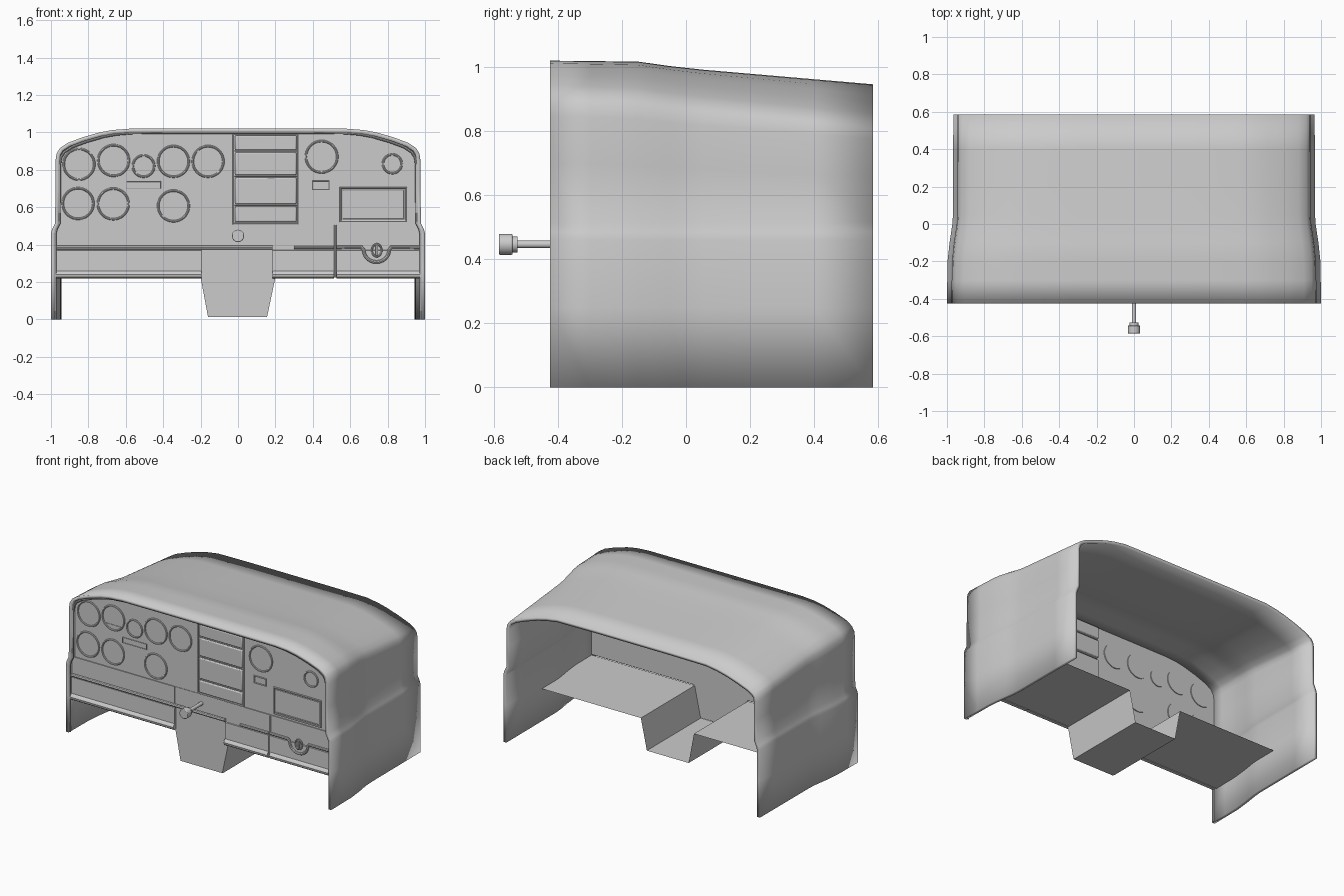
import bpy, bmesh, math

if "Cube" in bpy.data.objects:
    bpy.data.objects.remove(bpy.data.objects["Cube"])

grey = bpy.data.materials.new("panel grey")
grey.diffuse_color = (0.6, 0.6, 0.6, 1)
grey.use_nodes = True
grey.node_tree.nodes["Principled BSDF"].inputs["Base Color"].default_value = grey.diffuse_color
PY = -0.39   # plane of the instrument panel


def finish(ob, smooth=True):
    ob.data.materials.clear()
    ob.data.materials.append(grey)
    bpy.ops.object.select_all(action='DESELECT')
    ob.select_set(True)
    bpy.context.view_layer.objects.active = ob
    if smooth:
        bpy.ops.object.shade_smooth_by_angle(angle=math.radians(35))
    return ob


def mesh(name, verts, faces, smooth=True):
    me = bpy.data.meshes.new(name)
    me.from_pydata(verts, [], faces)
    ob = bpy.data.objects.new(name, me)
    bpy.context.collection.objects.link(ob)
    return finish(ob, smooth)


def prism(name, poly, to3d, a, b):
    """Closed extrusion of a 2D outline between a and b."""
    n = len(poly)
    verts = [to3d(p, t) for t in (a, b) for p in poly]
    faces = [tuple(range(n)), tuple(range(2 * n - 1, n - 1, -1))]
    faces += [(i, n + i, n + (i + 1) % n, (i + 1) % n) for i in range(n)]
    ob = mesh(name, verts, faces)
    bm = bmesh.new()
    bm.from_mesh(ob.data)
    bmesh.ops.recalc_face_normals(bm, faces=bm.faces)
    bm.to_mesh(ob.data)
    bm.free()
    return ob


def box(name, x0, x1, y0, y1, z0, z1, bevel=0.0):
    ob = prism(name, [(x0, z0), (x1, z0), (x1, z1), (x0, z1)],
               lambda p, t: (p[0], t, p[1]), y0, y1)
    if bevel:
        m = ob.modifiers.new("bevel", 'BEVEL')
        m.width, m.segments = bevel, 2
    return ob


def tube(name, pts, y, r, cyclic=False):
    cu = bpy.data.curves.new(name, 'CURVE')
    cu.dimensions = '3D'
    cu.bevel_depth, cu.bevel_resolution, cu.use_fill_caps = r, 2, True
    sp = cu.splines.new('POLY')
    sp.points.add(len(pts) - 1)
    for p, (x, z) in zip(sp.points, pts):
        p.co = (x, y, z, 1)
    sp.use_cyclic_u = cyclic
    ob = bpy.data.objects.new(name, cu)
    bpy.context.collection.objects.link(ob)
    finish(ob, False)
    bpy.ops.object.convert(target='MESH')
    return finish(bpy.context.object)


def frame(name, x0, x1, z0, z1, r=0.005):
    return tube(name, [(x0, z0), (x1, z0), (x1, z1), (x0, z1)], PY - 0.003, r, True)


def cyl(name, x, z, r, y0, y1, n=32):
    bpy.ops.mesh.primitive_cylinder_add(vertices=n, radius=r, depth=y1 - y0,
                                        location=(x, (y0 + y1) / 2, z),
                                        rotation=(math.pi / 2, 0, 0))
    bpy.context.object.name = name
    return finish(bpy.context.object)


def ring(name, x, z, r, tr=0.006, sx=1):
    bpy.ops.mesh.primitive_torus_add(major_radius=r, minor_radius=tr, major_segments=36,
                                     minor_segments=8, location=(x, PY - 0.003, z),
                                     rotation=(math.pi / 2, 0, 0))
    ob = bpy.context.object
    ob.name = name
    ob.scale.x = sx
    return finish(ob)


def lerp(table, v):
    for (a, fa), (b, fb) in zip(table, table[1:]):
        if v <= b:
            return fa + (fb - fa) * (v - a) / (b - a)
    return table[-1][1]


# cowling shell: half section lofted with changing width and height
HALF = [(1.0, 0), (1.0, 0.25), (1.0, 0.46), (0.993, 0.485), (0.978, 0.515), (0.976, 0.7), (0.976, 0.85),
        (0.97, 0.89), (0.952, 0.92), (0.91, 0.948), (0.83, 0.978), (0.74, 1.004),
        (0.67, 1.017), (0.58, 1.024), (0.3, 1.025)]
WIDTH = [(-0.425, 1.0), (-0.2, 0.997), (-0.1, 0.986), (0.02, 0.968), (0.585, 0.966)]
TOP = [(-0.425, 1.021), (-0.15, 1.018), (-0.05, 1.004), (0.05, 0.993), (0.585, 0.947)]
FULL = [(-x, z) for x, z in HALF] + HALF[::-1]


def section(y, d=0.0):
    w, t = lerp(WIDTH, y), lerp(TOP, y)
    k = (y + 0.425) / 1.01
    out = []
    for x, z in FULL:
        s = max(0, (z - 0.52) / 0.505)
        zz = z + s * (t - 1.025)
        # shoulders get rounder towards the back
        zz -= 0.035 * k * max(0, 1 - abs(abs(x) - 0.96) / 0.4) * s
        out.append((math.copysign(abs(x) * w - d, x), zz - d * (s > 0.6)))
    return out


ys = [-0.425, -0.3, -0.2, -0.15, -0.1, -0.05, 0.0, 0.05, 0.2, 0.4, 0.585]
n = len(FULL)
verts = [(x, y, z) for y in ys for x, z in section(y)]
faces = [(i * n + j, i * n + j + 1, (i + 1) * n + j + 1, (i + 1) * n + j)
         for i in range(len(ys) - 1) for j in range(n - 1)]
shell = mesh("cowling_shell", verts, faces)
sol = shell.modifiers.new("thickness", 'SOLIDIFY')
sol.thickness, sol.offset = 0.022, -1

# rounded trim along the inside of the front edge
tube("front_trim", section(-0.41, 0.022), -0.412, 0.007)

# instrument panel plate with centre column
outline = [(x, z) for x, z in section(PY, 0.02) if z > 0.3]
outline = [(-0.975, 0.225), *outline, (0.975, 0.225), (0.2, 0.225), (0.155, 0.012),
           (-0.16, 0.012), (-0.2, 0.225)]
prism("instrument_panel", outline, lambda p, t: (p[0], t, p[1]), PY, PY + 0.012)

# floor shelf with centre trough, open at the back
sv, fy = [], [PY + 0.01, -0.2, -0.1, 0.02, 0.2]
for y in fy:
    e = lerp(WIDTH, y) - 0.015
    sv += [(x, y, z) for x, z in ((-e, 0.22), (-0.2, 0.22), (-0.16, 0.01),
                                  (0.155, 0.01), (0.2, 0.22), (e, 0.22))]
mesh("floor_shelf", sv, [(i * 6 + j, i * 6 + j + 1, i * 6 + j + 7, i * 6 + j + 6)
                         for i in range(4) for j in range(5)], False)

# padded lower panels with rolled bottom edge
PAD = [(PY + 0.005, 0.375), (-0.402, 0.37), (-0.404, 0.26), (-0.413, 0.252), (-0.419, 0.24),
       (-0.416, 0.226), (-0.405, 0.218), (PY + 0.005, 0.22)]
for name, a, b in (("left_pad", -0.972, -0.195), ("middle_pad", 0.185, 0.513),
                   ("glovebox_door", 0.527, 0.972)):
    prism(name, PAD, lambda p, t: (t, p[0], p[1]), a, b)
box("lower_strip_left", -0.972, -0.2, PY - 0.006, PY, 0.37, 0.508)
box("lower_strip_middle", -0.2, 0.19, PY - 0.003, PY, 0.37, 0.508)
box("lower_strip_right", 0.19, 0.972, PY - 0.006, PY, 0.37, 0.508)

# bead mouldings, the right one dipping round the glovebox latch
tube("bead_left", [(-0.97, 0.385), (0.185, 0.385)], -0.402, 0.011)
tube("bead_middle", [(0.3, 0.385), (0.513, 0.385)], -0.402, 0.009)
dip = [(0.74 + 0.068 * math.cos(a), 0.372 + 0.065 * math.sin(a))
       for a in [math.pi + i * math.pi / 12 for i in range(13)]]
tube("bead_glovebox", [(0.527, 0.387), (0.66, 0.387), *dip, (0.82, 0.387), (0.97, 0.387)],
     -0.404, 0.009)
tube("glovebox_gap", [(0.52, 0.225), (0.52, 0.385), (0.52, 0.505)], -0.397, 0.006)
latch = ring("glovebox_latch", 0.742, 0.37, 0.032, 0.006, 0.8)
latch.location.y = -0.406
box("latch_handle", 0.735, 0.749, -0.416, -0.395, 0.34, 0.4, 0.003)

# round gauges: bezel ring, housing behind
GAUGES = [(-0.85, 0.83, 0.082), (-0.665, 0.85, 0.082), (-0.505, 0.82, 0.057),
          (-0.345, 0.845, 0.082), (-0.16, 0.845, 0.082), (-0.855, 0.62, 0.082),
          (-0.667, 0.618, 0.082), (-0.345, 0.607, 0.082), (0.447, 0.87, 0.084),
          (0.825, 0.832, 0.05)]
for i, (x, z, r) in enumerate(GAUGES):
    ring(f"gauge_bezel_{i}", x, z, r)
    cyl(f"gauge_housing_{i}", x, z, r, PY - 0.001, PY + 0.018)
box("horizon_bar", -0.73, -0.6, PY - 0.004, PY, 0.8, 0.804)

# radio stack
frame("radio_frame", -0.025, 0.32, 0.512, 0.99, 0.006)
for i, (z0, z1) in enumerate(((0.905, 0.985), (0.772, 0.893), (0.617, 0.758), (0.522, 0.604))):
    box(f"radio_{i}", -0.015, 0.312, PY - 0.013, PY + 0.04, z0, z1, 0.006)
    tube(f"radio_seam_{i}", [(-0.02, z0 - 0.006), (0.317, z0 - 0.006)], PY - 0.002, 0.004)

# small plates and frames
frame("label_frame", -0.595, -0.415, 0.702, 0.738, 0.003)
frame("switch_frame", 0.398, 0.487, 0.695, 0.742)
frame("compartment_frame", 0.548, 0.9, 0.525, 0.703, 0.006)
frame("compartment_inner_frame", 0.56, 0.888, 0.537, 0.691, 0.003)

# throttle knob
cyl("knob_shaft", 0, 0.447, 0.012, -0.53, PY, 20)
cyl("knob_collar", 0, 0.447, 0.025, -0.545, -0.527, 24)
knob = cyl("knob_head", 0, 0.447, 0.033, -0.585, -0.542)
kb = knob.modifiers.new("bevel", 'BEVEL')
kb.width, kb.segments = 0.004, 2
